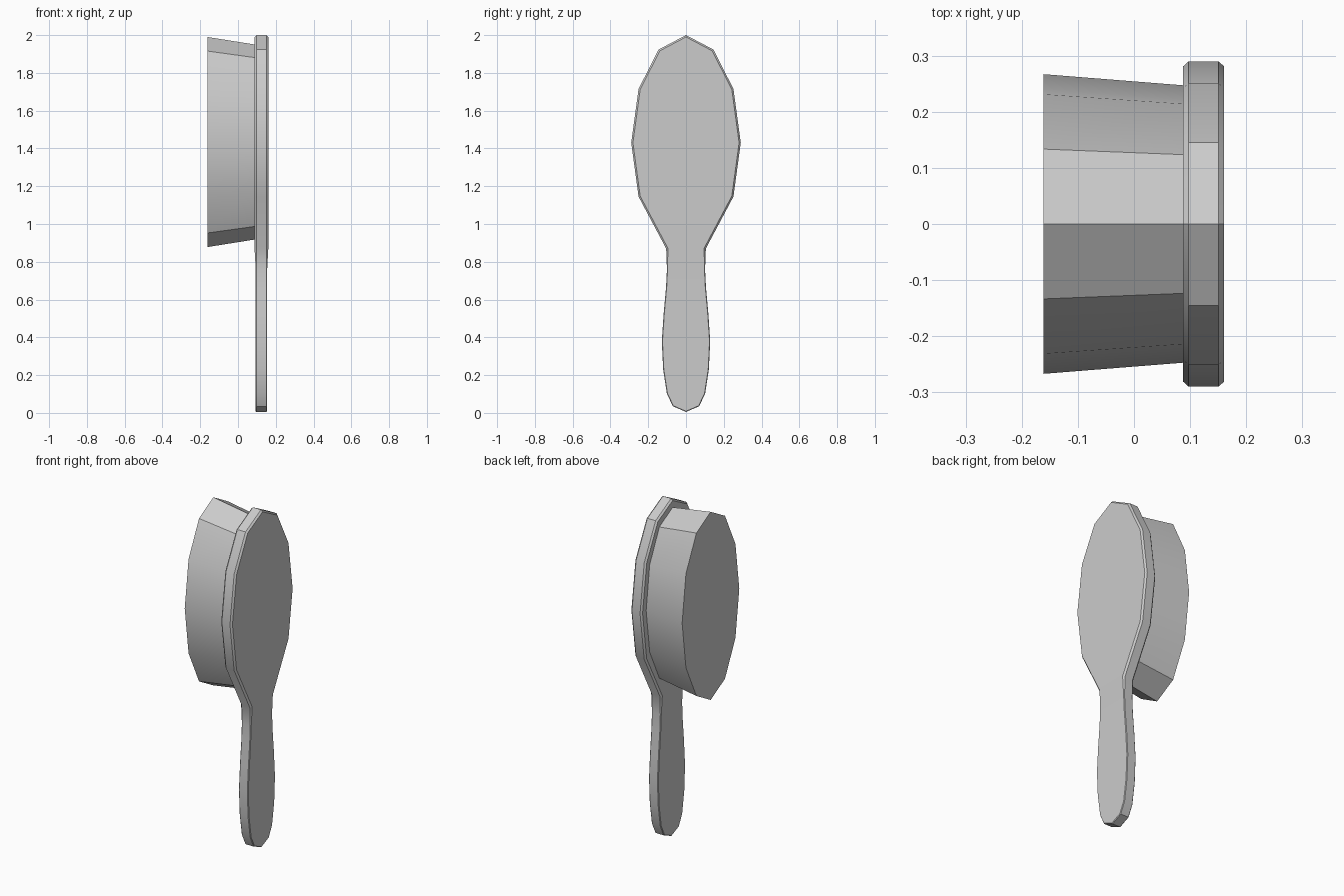
import bpy, bmesh, math
from mathutils import Vector

if "Cube" in bpy.data.objects:
    bpy.data.objects.remove(bpy.data.objects["Cube"])


def finish(name, bm):
    bmesh.ops.recalc_face_normals(bm, faces=bm.faces)
    mesh = bpy.data.meshes.new(name)
    bm.to_mesh(mesh)
    bm.free()
    obj = bpy.data.objects.new(name, mesh)
    bpy.context.collection.objects.link(obj)
    bpy.ops.object.select_all(action='DESELECT')
    bpy.context.view_layer.objects.active = obj
    obj.select_set(True)
    bpy.ops.object.shade_smooth_by_angle(angle=math.radians(30))
    return obj


def ellipse(ry, rz, zc, steps):
    return [(ry * math.sin(math.radians(30 * i)), zc + rz * math.cos(math.radians(30 * i)))
            for i in steps]


# Paddle: right half outline (y, z), twelve-sided head flowing into the handle
half = ellipse(0.29, 0.57, 1.43, range(5)) + [
    (0.105, 0.87), (0.101, 0.76), (0.106, 0.66), (0.118, 0.53), (0.128, 0.38),
    (0.121, 0.23), (0.101, 0.10), (0.069, 0.035), (0.0, 0.005)]
outline = half + [(-y, z) for y, z in half[-2:0:-1]]
n = len(outline)


def inset(i, d):
    p = Vector(outline[i])
    a = (p - Vector(outline[i - 1])).normalized()
    b = (Vector(outline[(i + 1) % n]) - p).normalized()
    t = (a + b).normalized()
    return p + Vector((t.y, -t.x)) * d / max(t.dot(a), 0.5)


bm = bmesh.new()
rings = []
for side, inner in ((-1, True), (-1, False), (1, False), (1, True)):
    ring = []
    for i, (y, z) in enumerate(outline):
        chamfer = 0.01 if z > 0.8 else 0.004
        x = 0.124 + side * (0.0265 + (chamfer if inner else 0))
        p = inset(i, 0.9 * chamfer) if inner else (y, z)
        ring.append(bm.verts.new((x, p[0], p[1])))
    rings.append(ring)
for a, b in zip(rings, rings[1:]):
    for i in range(n):
        j = (i + 1) % n
        bm.faces.new((a[i], a[j], b[j], b[i]))
# Front and back caps, bridged straight across
for r in (rings[0], rings[-1]):
    for i in range(len(half) - 1):
        face = [r[i], r[i + 1], r[-i - 1], r[-i % n]]
        bm.faces.new(list(dict.fromkeys(face)))
finish("paddle", bm)

# Bristle block: twelve-sided oval flaring away from the paddle
bm = bmesh.new()
ends = [[bm.verts.new((x, y, z)) for y, z in ellipse(ry, rz, 1.434, range(12))]
        for x, ry, rz in ((-0.1615, 0.267, 0.556), (0.09, 0.247, 0.516))]
for i in range(12):
    j = (i + 1) % 12
    bm.faces.new((ends[0][i], ends[0][j], ends[1][j], ends[1][i]))
for ring in ends:
    bm.faces.new(ring)
finish("bristle_block", bm)
